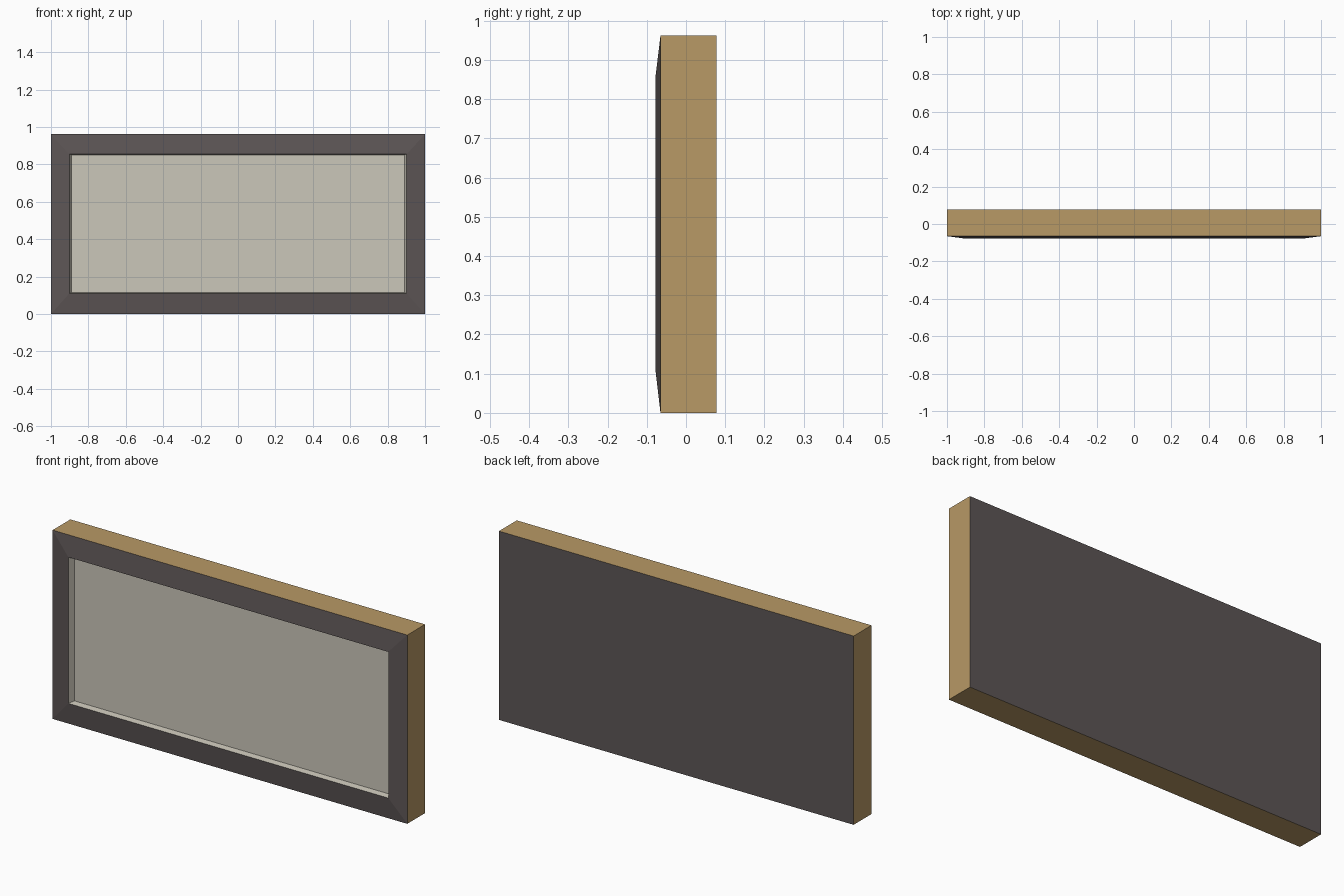
import bpy

if "Cube" in bpy.data.objects:
    bpy.data.objects.remove(bpy.data.objects["Cube"])


def material(name, rgb):
    m = bpy.data.materials.new(name)
    m.diffuse_color = (*rgb, 1)
    m.use_nodes = True
    m.node_tree.nodes["Principled BSDF"].inputs["Base Color"].default_value = m.diffuse_color
    return m


wood = material("tan_wood", (0.479, 0.319, 0.133))
dark = material("dark_grey", (0.110, 0.093, 0.093))
cream = material("cream", (0.60, 0.57, 0.49))


def ring(x, z0, z1, y):
    """Rectangle of corners at depth y, seen from the front."""
    return [(-x, y, z0), (x, y, z0), (x, y, z1), (-x, y, z1)]


def shell(name, rings, mats, band_slots, start_slot=None, end_slot=None):
    """Skin a series of rectangles, one material slot per band, with optional end caps."""
    verts = [v for r in rings for v in r]
    faces, slots = [], []
    for k, slot in enumerate(band_slots):
        for i in range(4):
            j = (i + 1) % 4
            faces.append((4 * k + i, 4 * k + j, 4 * k + 4 + j, 4 * k + 4 + i))
            slots.append(slot)
    if start_slot is not None:
        faces.append((3, 2, 1, 0))
        slots.append(start_slot)
    if end_slot is not None:
        n = 4 * len(rings) - 4
        faces.append((n, n + 1, n + 2, n + 3))
        slots.append(end_slot)
    mesh = bpy.data.meshes.new(name)
    mesh.from_pydata(verts, [], faces)
    for m in mats:
        mesh.materials.append(m)
    for p, s in zip(mesh.polygons, slots):
        p.material_index = s
    obj = bpy.data.objects.new(name, mesh)
    bpy.context.collection.objects.link(obj)
    return obj


FRONT, RIDGE, BACK = -0.065, -0.078, 0.078
ridge = ring(0.902, 0.11, 0.855, RIDGE)

# Frame: dark back, tan sides, dark border rising to the opening
shell("frame", [ring(1, 0, 0.962, BACK), ring(1, 0, 0.962, FRONT), ridge],
      [wood, dark], [0, 1], start_slot=1)

# Recessed panel: slightly tapered walls and flat floor
shell("recessed_panel", [ridge, ring(0.89, 0.114, 0.851, RIDGE + 0.032)],
      [cream], [0], end_slot=0)
